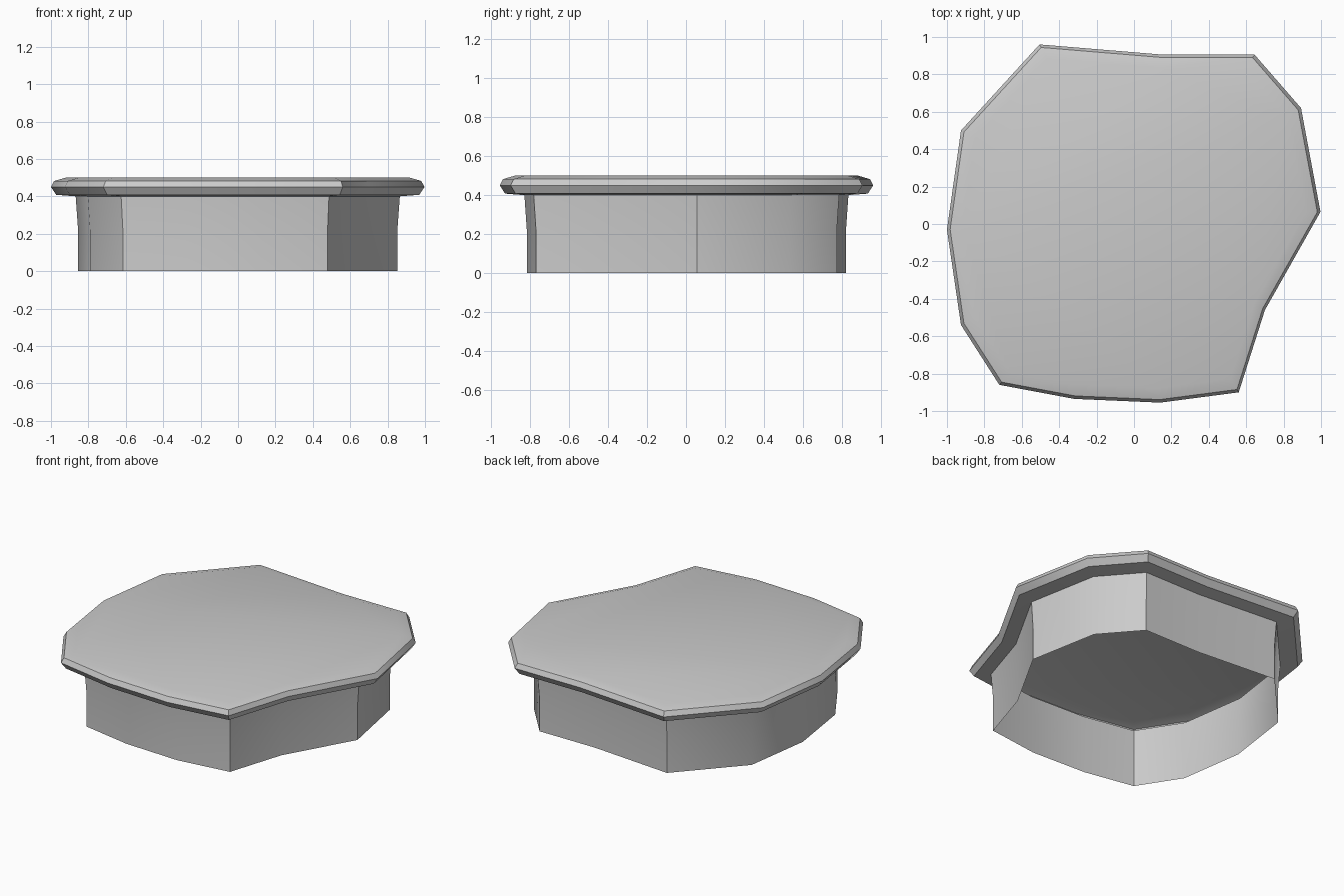
import bpy, bmesh, math

if "Cube" in bpy.data.objects:
    bpy.data.objects.remove(bpy.data.objects["Cube"])

# Irregular outline shared by both parts, seen from the top
OUTLINE = [(-0.505, 0.96), (0.16, 0.905), (0.645, 0.905), (0.893, 0.62),
           (0.997, 0.065), (0.70, -0.46), (0.56, -0.90), (0.14, -0.955),
           (-0.32, -0.935), (-0.72, -0.86), (-0.925, -0.54), (-1.0, -0.03),
           (-0.925, 0.50)]


def loft(name, profile, cap=False):
    """Skin scaled copies of the outline along (scale, z) steps."""
    bm = bmesh.new()
    rings = [[bm.verts.new((x * s, y * s, z)) for x, y in reversed(OUTLINE)]
             for s, z in profile]
    n = len(OUTLINE)
    for low, high in zip(rings, rings[1:]):
        for i in range(n):
            j = (i + 1) % n
            bm.faces.new((low[i], low[j], high[j], high[i]))
    if cap:
        bm.faces.new(rings[-1])
    mesh = bpy.data.meshes.new(name)
    bm.to_mesh(mesh)
    bm.free()
    obj = bpy.data.objects.new(name, mesh)
    bpy.context.collection.objects.link(obj)
    bpy.ops.object.select_all(action='DESELECT')
    obj.select_set(True)
    bpy.context.view_layer.objects.active = obj
    bpy.ops.object.shade_smooth_by_angle(angle=math.radians(38))
    return obj


# Thin skirt wall, open underneath, flaring slightly up to the slab
loft("skirt_wall", [(0.855, 0.0), (0.855, 0.22), (0.868, 0.40)])

# Overhanging top slab with a rounded rim, hollow inside
loft("top_slab", [(0.868, 0.40), (0.972, 0.408), (1.0, 0.45),
                  (0.983, 0.482), (0.92, 0.5)], cap=True)
